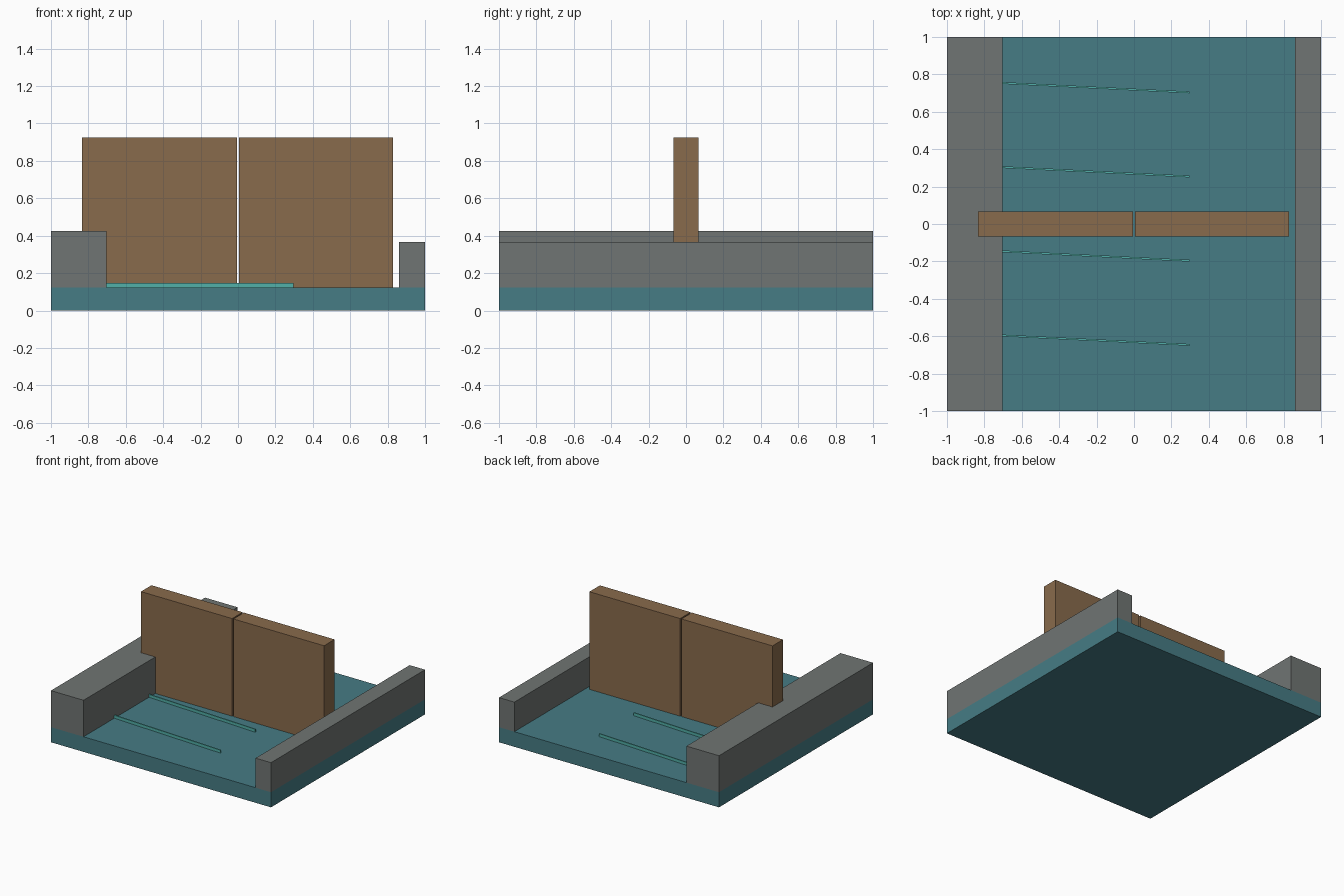
import bpy
import math

if "Cube" in bpy.data.objects:
    bpy.data.objects.remove(bpy.data.objects["Cube"])


def material(name, rgb):
    """Flat colour given as 0-255 display values, stored as linear."""
    m = bpy.data.materials.new(name)
    lin = [((c / 255 + 0.055) / 1.055) ** 2.4 for c in rgb]
    m.diffuse_color = (*lin, 1.0)
    m.use_nodes = True
    m.node_tree.nodes["Principled BSDF"].inputs["Base Color"].default_value = m.diffuse_color
    return m


WATER = material("teal water", (70, 124, 133))
FOAM = material("pale teal ripple", (82, 175, 168))
STONE = material("grey stone", (112, 117, 115))
WOOD = material("brown wood", (137, 107, 76))


def box(name, x, y, z, mat):
    """Box from (min, max) ranges on each axis."""
    ranges = (x, y, z)
    bpy.ops.mesh.primitive_cube_add(size=1, location=[(a + b) / 2 for a, b in ranges])
    ob = bpy.context.object
    ob.name = name
    ob.scale = [b - a for a, b in ranges]
    bpy.ops.object.transform_apply(location=False, rotation=False, scale=True)
    ob.data.materials.append(mat)
    return ob


SURFACE = 0.124  # water level

# Water slab
box("water_slab", (-1, 1), (-1, 1), (0, SURFACE), WATER)

# Stone banks: wide and tall on the left, narrow and lower on the right
box("left_bank", (-1, -0.704), (-1, 1), (SURFACE, 0.424), STONE)
box("right_bank", (0.86, 1), (-1, 1), (SURFACE, 0.367), STONE)

# Pair of gate leaves with a narrow gap between them
for name, x in (("left_gate", (-0.834, -0.006)), ("right_gate", (0.006, 0.83))):
    box(name, x, (-0.068, 0.068), (SURFACE, 0.926), WOOD)

# Slightly slanted ripples starting at the left bank
for i in range(4):
    y = 0.729 - 0.45 * i
    ripple = box(f"ripple_{i + 1}", (-0.71, 0.297), (y - 0.005, y + 0.005),
                 (SURFACE - 0.005, 0.148), FOAM)
    ripple.rotation_euler.z = -math.atan(0.05)
